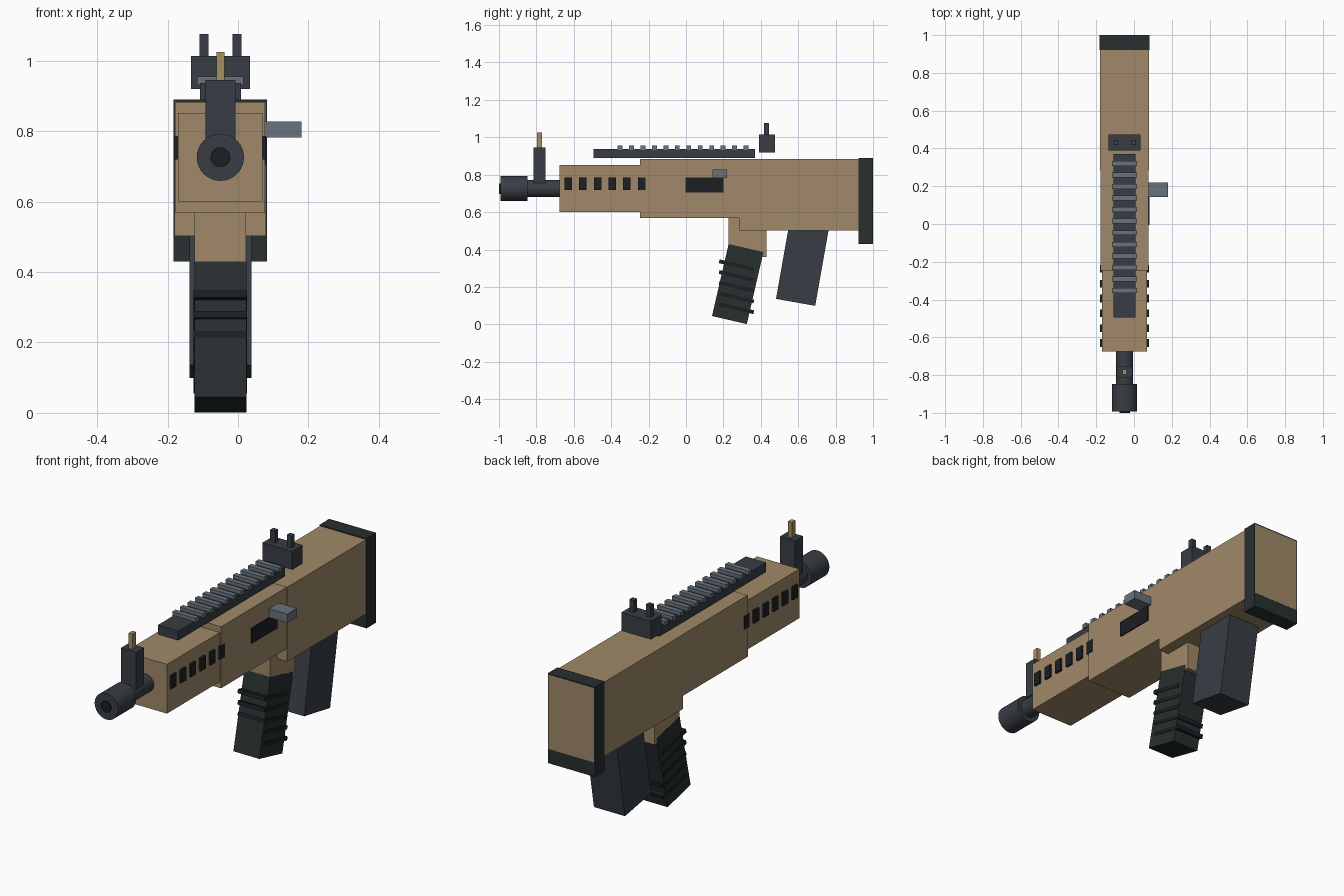
import bpy, math

if "Cube" in bpy.data.objects:
    bpy.data.objects.remove(bpy.data.objects["Cube"])

CX = -0.05  # centre line of the body


def material(name, rgb):
    m = bpy.data.materials.new(name)
    m.diffuse_color = (*rgb, 1)
    m.use_nodes = True
    m.node_tree.nodes["Principled BSDF"].inputs["Base Color"].default_value = m.diffuse_color
    return m


TAN = material("tan", (0.35, 0.25, 0.14))
DARK = material("dark_rubber", (0.021, 0.028, 0.029))
METAL = material("gunmetal", (0.04, 0.048, 0.06))
STEEL = material("steel", (0.14, 0.17, 0.205))
BLACK = material("black", (0.011, 0.014, 0.016))
BRASS = material("brass", (0.38, 0.28, 0.12))


def box(name, mat, x, y, z, tilt=0):
    """Box from (min, max) ranges; tilt in degrees about its own x axis."""
    ranges = (x, y, z)
    bpy.ops.mesh.primitive_cube_add(size=1, location=[(a + b) / 2 for a, b in ranges])
    ob = bpy.context.object
    ob.name = name
    ob.scale = [b - a for a, b in ranges]
    ob.rotation_euler.x = math.radians(tilt)
    ob.data.materials.append(mat)
    return ob


def around(half, offset=0):
    return (CX + offset - half, CX + offset + half)


def tilted(name, mat, half, centre, width, length, tilt):
    cy, cz = centre
    return box(name, mat, around(half), (cy - width / 2, cy + width / 2),
               (cz - length / 2, cz + length / 2), tilt)


def tube(name, mat, radius, y0, y1, z=0.726):
    bpy.ops.mesh.primitive_cylinder_add(vertices=32, radius=radius, depth=y1 - y0,
                                        location=(CX, (y0 + y1) / 2, z),
                                        rotation=(math.pi / 2, 0, 0))
    ob = bpy.context.object
    ob.name = name
    ob.data.materials.append(mat)
    bpy.ops.object.shade_smooth_by_angle()


# Body shells
box("handguard", TAN, around(0.12), (-0.675, -0.235), (0.60, 0.852))
box("receiver", TAN, around(0.127), (-0.247, 0.30), (0.568, 0.883))
box("stock", TAN, around(0.13), (0.283, 1.0), (0.503, 0.884))
box("butt_pad", DARK, around(0.133), (0.922, 0.9995), (0.43, 0.89))

# Barrel group
tube("barrel", METAL, 0.046, -0.86, -0.65)
tube("muzzle", METAL, 0.067, -0.993, -0.848)
tube("bore", BLACK, 0.028, -1.0, -0.95)

# Handguard vents on both sides
for side, sign in (("left", -1), ("right", 1)):
    for i in range(6):
        y = -0.63 + i * 0.0785
        box(f"vent_{side}_{i}", BLACK, around(0.01, sign * 0.12),
            (y - 0.02, y + 0.02), (0.719, 0.786))

# Ejection port and charging handle
box("ejection_port", BLACK, (0.06, 0.083), (-0.004, 0.2), (0.706, 0.784))
box("charging_handle", STEEL, (0.07, 0.18), (0.142, 0.219), (0.782, 0.827))

# Top rail with ribs
box("top_rail", METAL, around(0.058), (-0.495, 0.37), (0.889, 0.937))
for i in range(12):
    y = -0.353 + i * 0.0613
    box(f"rail_rib_{i}", STEEL, around(0.066), (y - 0.013, y + 0.013), (0.932, 0.955))

# Front sight
box("front_sight_post", METAL, around(0.043), (-0.815, -0.751), (0.755, 0.946))
box("front_sight_tip", BRASS, around(0.011), (-0.797, -0.769), (0.93, 1.025))

# Rear sight
box("rear_sight_base", METAL, around(0.084), (0.39, 0.475), (0.92, 1.014))
for side, sign in (("left", -1), ("right", 1)):
    box(f"rear_sight_ear_{side}", METAL, around(0.013, sign * 0.047),
        (0.418, 0.444), (1.0, 1.076))

# Grip, ridges and mount
box("grip_mount", TAN, around(0.073), (0.228, 0.43), (0.36, 0.58))
tilted("grip", DARK, 0.0735, (0.2765, 0.2155), 0.191, 0.395, -13)
for i in range(5):
    tilted(f"grip_ridge_{i}", BLACK, 0.076, (0.27, 0.086 + i * 0.0575), 0.19, 0.02, -13)

# Magazine
tilted("magazine", METAL, 0.088, (0.626, 0.344), 0.213, 0.46, -10)
